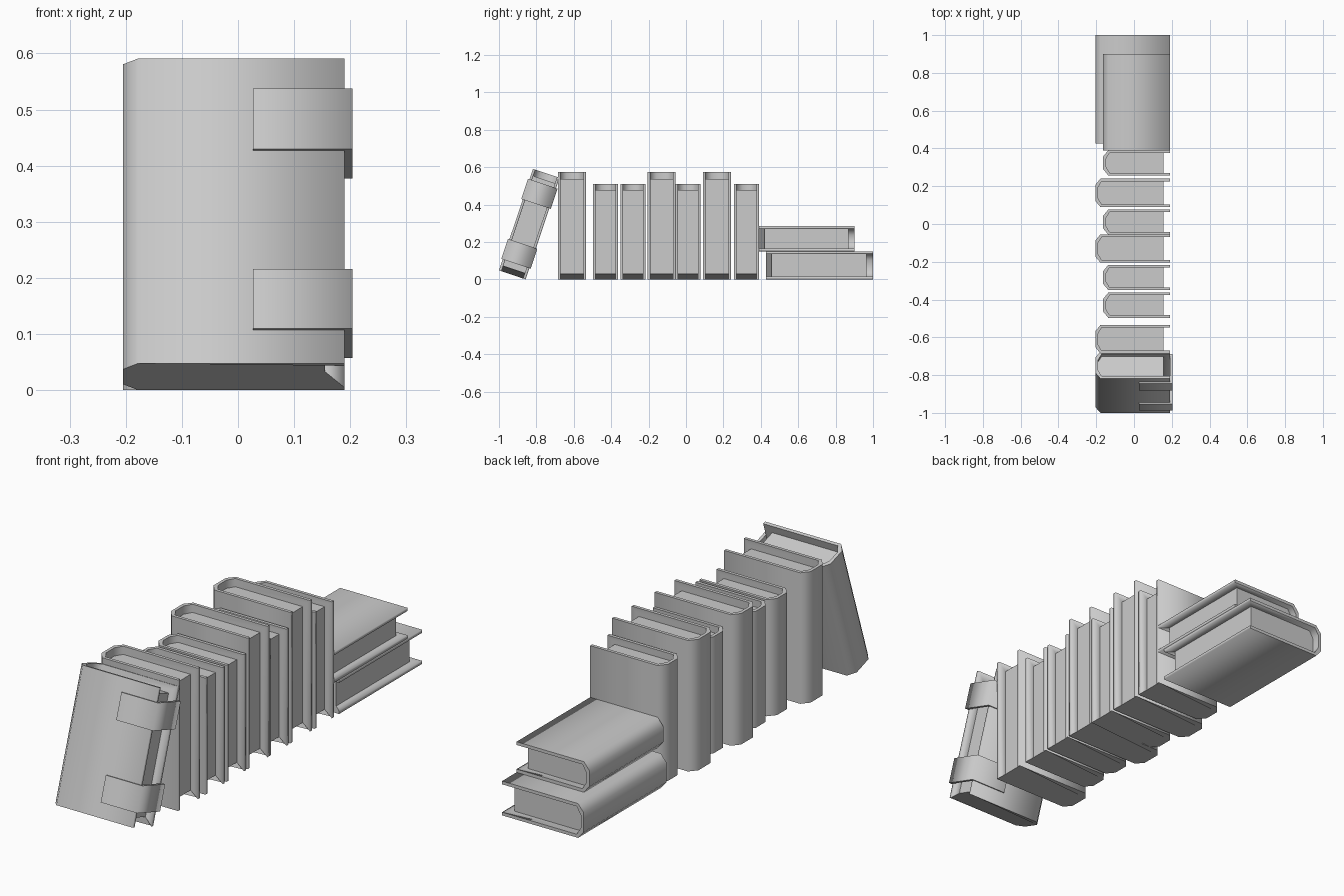
import bpy, bmesh, math
from mathutils import Matrix

cube = bpy.data.objects.get("Cube")
if cube:
    bpy.data.objects.remove(cube)

grey = bpy.data.materials.new("light_grey")
grey.use_nodes = True
grey.diffuse_color = (0.6, 0.6, 0.6, 1)
grey.node_tree.nodes["Principled BSDF"].inputs["Base Color"].default_value = (0.6, 0.6, 0.6, 1)

FORE = 0.19      # x of the cover tips
PAGE = 0.155     # x of the page fore edge
BOARD = 0.014    # cover thickness


def finish(bm, groups, name, matrix):
    """Smooth within each surface group, sharp between groups."""
    bm.normal_update()
    for face in bm.faces:
        face.smooth = True
    for edge in bm.edges:
        edge.smooth = len({groups[f] for f in edge.link_faces}) == 1
    bmesh.ops.recalc_face_normals(bm, faces=bm.faces[:])
    mesh = bpy.data.meshes.new(name)
    bm.to_mesh(mesh)
    bm.free()
    mesh.materials.append(grey)
    obj = bpy.data.objects.new(name, mesh)
    bpy.context.collection.objects.link(obj)
    obj.matrix_world = matrix


def u_profile(spine, thick, inset, bevel):
    """Open U outline with a chamfered spine, from tip to tip."""
    half = [(FORE, inset), (spine + bevel, inset), (spine + inset, inset + 0.033)]
    return half + [(x, thick - t) for x, t in reversed(half)]


def book(name, size, matrix):
    spine, thick, height, recess = size
    bm, groups = bmesh.new(), {}

    def ring(points, h):
        return [bm.verts.new((x, t, h)) for x, t in points]

    def add(group, *verts):
        groups[bm.faces.new(verts)] = group

    outer = u_profile(spine, thick, 0, 0.027)
    inner = u_profile(spine, thick, BOARD, 0.034)
    page = [(PAGE, BOARD), (PAGE, thick - BOARD)]
    low, top = ring(outer, 0), ring(outer, height)
    rim, bed = ring(inner, height), ring(inner[1:5], height - recess)
    page_top, page_low = ring(page, height - recess), ring(page, 0.03)
    tip = ring([inner[0], inner[5]], 0)

    # cover outside and top rim
    for k in range(5):
        add("cover", low[k], low[k + 1], top[k + 1], top[k])
        add("rim", top[k], top[k + 1], rim[k + 1], rim[k])
    # inside of the spine
    for k in range(3):
        add("cover", rim[k + 1], rim[k + 2], bed[k + 1], bed[k])
    # cover tips and inside of the boards
    for side, end, near in ((0, 0, 1), (1, 5, 4)):
        add("cover", low[end], top[end], rim[end], tip[side])
        add("cover", rim[end], rim[near], bed[3 * side],
            page_top[side], page_low[side], tip[side])
    # pages and closed underside
    add("page_top", page_top[0], *bed, page_top[1])
    add("page_edge", page_top[0], page_top[1], page_low[1], page_low[0])
    add("bottom", *low, tip[1], page_low[1], page_low[0], tip[0])
    finish(bm, groups, name, matrix)


def strap(name, thick, h0, h1, matrix):
    """Clasp band wrapped round the fore edge."""
    bm, groups = bmesh.new(), {}
    start, gap, out = 0.027, 0.008, 0.204
    outer = [(start, -gap), (out, -gap), (out, thick + gap), (start, thick + gap)]
    inner = [(start, 0), (FORE, 0), (FORE, thick), (start, thick)]
    loop = outer + inner[::-1]
    a, b = ([bm.verts.new((x, t, h)) for x, t in loop] for h in (h0, h1))
    for k in range(8):
        n = (k + 1) % 8
        group = "end" if k in (3, 7) else "outside" if k < 3 else "inside"
        groups[bm.faces.new((a[k], a[n], b[n], b[k]))] = group
    for k in range(3):
        for s in (a, b):
            groups[bm.faces.new((s[k], s[k + 1], s[6 - k], s[7 - k]))] = "edge"
    finish(bm, groups, name, matrix)


# spine x, thickness, height, page recess
LARGE = (-0.205, 0.15, 0.573, 0.036)
SMALL = (-0.163, 0.134, 0.51, 0.031)

# upright row
row = [(LARGE, -0.685), (SMALL, -0.497), (SMALL, -0.35), (LARGE, -0.205),
       (SMALL, -0.057), (LARGE, 0.09), (SMALL, 0.257)]
for i, (size, y) in enumerate(row):
    book(f"upright_book_{i + 1}", size, Matrix.Translation((0, y, 0)))

# two books lying flat at the back
flat = Matrix.Rotation(-math.pi / 2, 4, "X")
book("lower_flat_book", LARGE, Matrix.Translation((0, 1 - LARGE[2], LARGE[1])) @ flat)
book("upper_flat_book", SMALL,
     Matrix.Translation((0, 0.39, LARGE[1] + SMALL[1])) @ flat)

# leaning book with two clasps
tilt = math.radians(18.5)
lean = (Matrix.Translation((0, -1, LARGE[1] * math.sin(tilt)))
        @ Matrix.Rotation(-tilt, 4, "X"))
book("leaning_book", LARGE, lean)
strap("upper_strap", LARGE[1], 0.4, 0.514, lean)
strap("lower_strap", LARGE[1], 0.063, 0.175, lean)
